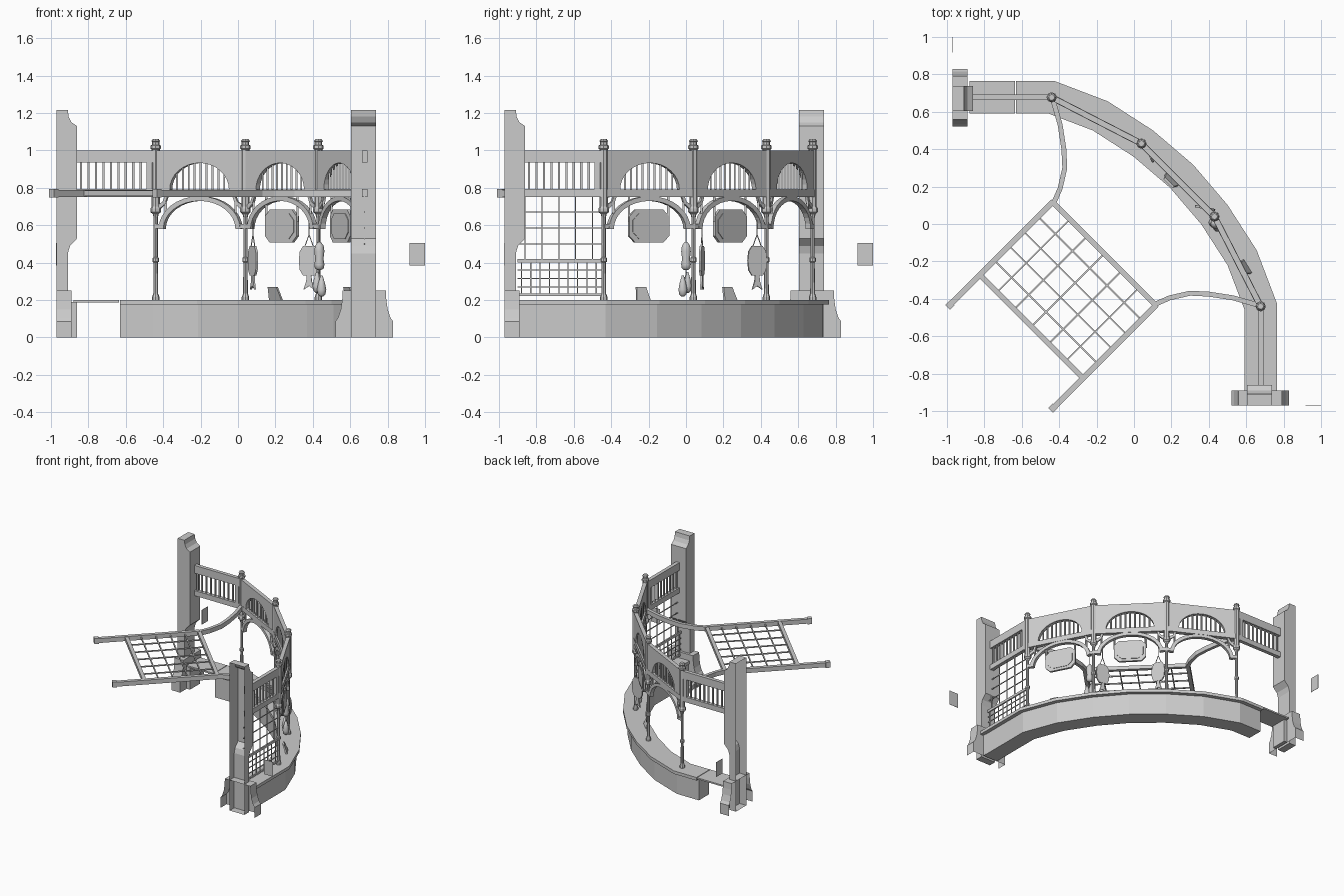
import bpy, bmesh, math
from mathutils import Vector, Matrix

if "Cube" in bpy.data.objects:
    bpy.data.objects.remove(bpy.data.objects["Cube"])

Z = Vector((0, 0, 1))


def finish(bm, name, smooth=False):
    bmesh.ops.recalc_face_normals(bm, faces=bm.faces)
    me = bpy.data.meshes.new(name)
    bm.to_mesh(me)
    bm.free()
    if smooth:
        me.polygons.foreach_set("use_smooth", [True] * len(me.polygons))
    ob = bpy.data.objects.new(name, me)
    bpy.context.collection.objects.link(ob)
    return ob


def prism(name, outline, place, d0, d1, skip=(), caps=(True, True)):
    """Outline (u, v) swept from depth d0 to d1; place(u, v, d) gives the point."""
    bm = bmesh.new()
    a = [bm.verts.new(place(u, v, d0)) for u, v in outline]
    b = [bm.verts.new(place(u, v, d1)) for u, v in outline]
    n = len(a)
    for i in range(n):
        if i not in skip:
            bm.faces.new((a[i], a[(i + 1) % n], b[(i + 1) % n], b[i]))
    if caps[0]:
        bm.faces.new(a)
    if caps[1]:
        bm.faces.new(b)
    return finish(bm, name)


def plate(name, outline, p, q, t):
    """Upright plate: u runs from p towards q, v is height, t is thickness."""
    p, q = Vector((*p, 0)), Vector((*q, 0))
    x = (q - p).normalized()
    y = Z.cross(x)
    return prism(name, outline, lambda u, v, d: p + x * u + Z * v + y * d, -t / 2, t / 2)


def bars(name, items):
    """One object of square bars, each (start, end, width, height)."""
    bm = bmesh.new()
    for p, q, w, h in items:
        p, q = Vector(p), Vector(q)
        x = (q - p).normalized()
        y = (Z if abs(x.z) < 0.99 else Vector((0, 1, 0))).cross(x).normalized()
        m = Matrix((x * (q - p).length, y * w, x.cross(y) * h)).transposed().to_4x4()
        bmesh.ops.create_cube(bm, size=1, matrix=Matrix.Translation((p + q) / 2) @ m)
    return finish(bm, name)


def ribbon(name, path, o0, o1, z0, z1):
    """Mitred strip along a flat path, between side offsets o0 and o1."""
    P = [Vector(p) for p in path]
    left, right = [], []
    for i, p in enumerate(P):
        d = [(P[j + 1] - P[j]).normalized() for j in (i - 1, i) if 0 <= j < len(P) - 1]
        n = [Vector((-e.y, e.x)) for e in d]
        m = sum(n, Vector((0, 0))).normalized()
        m /= m.dot(n[0])
        left.append(p + m * o0)
        right.append(p + m * o1)
    bm = bmesh.new()
    rings = [[bm.verts.new((*c, z)) for c, z in ((l, z0), (r, z0), (r, z1), (l, z1))]
             for l, r in zip(left, right)]
    for a, b in zip(rings, rings[1:]):
        for k in range(4):
            bm.faces.new((a[k], a[(k + 1) % 4], b[(k + 1) % 4], b[k]))
    bm.faces.new(rings[0])
    bm.faces.new(rings[-1])
    return finish(bm, name)


def lathe(name, profile, at, n=8, smooth=False):
    bm = bmesh.new()
    rings = [[bm.verts.new((at[0] + r * math.cos(k * math.tau / n), at[1] + r * math.sin(k * math.tau / n), z))
              for k in range(n)] for r, z in profile]
    for a, b in zip(rings, rings[1:]):
        for k in range(n):
            bm.faces.new((a[k], a[(k + 1) % n], b[(k + 1) % n], b[k]))
    bm.faces.new(rings[0])
    bm.faces.new(rings[-1])
    return finish(bm, name, smooth)


def arch(c, rx, z, rz, n=16):
    return [(c - rx * math.cos(math.pi * i / n), z + rz * math.sin(math.pi * i / n)) for i in range(n + 1)]


def swap(p):
    return (p[1], p[0], *p[2:])


# curved counter, symmetric about the line x = y
half = [(-0.44, 0.677), (-0.18, 0.578), (0.05, 0.43)]
mid = half + [(0.255, 0.255)] + [swap(p) for p in reversed(half)]
path = [(-0.63, 0.677)] + mid + [(0.677, -0.89)]
ribbon("counter_top", path, -0.087, 0.087, 0.175, 0.2)
ribbon("counter_base", path, -0.075, 0.055, 0, 0.175)
ribbon("counter_flap", [(-0.88, 0.677), (-0.635, 0.677)], -0.087, 0.087, 0.188, 0.2)

# end pillars: shells open on their outer side
shaft = [(0, 0), (0.06, 0), (0.06, 0.45), (0.072, 0.49), (0.11, 0.53), (0.11, 1.13), (0.08, 1.15),
         (0.065, 1.18), (0.06, 1.215), (0, 1.215)]
side = [(0.155, 0), (0.155, 0.085), (0.14, 0.105), (0.125, 0.15), (0.118, 0.2), (0.115, 0.25)]
foot = side + [(-u, v) for u, v in reversed(side)]
for flip, tag in ((lambda p: p, "left"), (swap, "right")):
    prism("pillar_" + tag, shaft, lambda u, v, d: flip((-0.97 + u, 0.67 + d, v)), -0.067, 0.067,
          skip=(len(shaft) - 1,))
    prism("pillar_foot_" + tag, foot, lambda u, v, d: flip((-0.97 + d, 0.675 + u, v)), 0, 0.08,
          skip=(len(foot) - 1,), caps=(False, True))
    bars("pillar_block_" + tag, [(flip((-0.89, 0.67, 0.095)), flip((-0.86, 0.67, 0.095)), 0.13, 0.19)])
    # small loose card beside each pillar
    prism("side_card_" + tag, [(0.917, 0.385), (1, 0.385), (1, 0.505), (0.917, 0.505)],
          lambda u, v, d: flip((-0.973 + d, u, v)), 0, 0.002)

# turned posts
posts = [(-0.44, 0.677), (0.04, 0.43), (0.43, 0.04), (0.677, -0.44)]
turned = [(0.02, 0.2), (0.02, 0.215), (0.013, 0.235), (0.011, 0.4), (0.017, 0.405), (0.017, 0.425),
          (0.011, 0.43), (0.011, 0.64), (0.016, 0.66), (0.028, 0.67), (0.028, 0.69), (0.022, 0.7),
          (0.022, 1.005), (0.028, 1.01), (0.028, 1.025), (0.02, 1.03), (0.02, 1.045), (0.024, 1.05),
          (0.016, 1.06)]
for i, p in enumerate(posts):
    lathe(f"post_{i}", turned, p)

# arched frieze panels, with rails, spindles and lower arches
for i, (p, q) in enumerate(zip(posts, posts[1:])):
    L = (Vector(q) - Vector(p)).length
    x = (Vector(q) - Vector(p)) / L

    def at(s, z):
        return (p[0] + x.x * s, p[1] + x.y * s, z)
    r = L * 0.33
    plate(f"arch_panel_{i}", [(0, 0.79)] + arch(L / 2, r, 0.79, 0.143) + [(L, 0.79), (L, 1), (0, 1)], p, q, 0.03)
    bars(f"arch_rail_{i}", [(at(0, 0.772), at(L, 0.772), 0.034, 0.04)])
    spin = []
    for k in range(1, 10):
        u = -1 + k / 5
        s = L / 2 + u * r
        spin.append((at(s, 0.79), at(s, 0.795 + 0.143 * math.sqrt(1 - u * u)), 0.01, 0.01))
    bars(f"arch_spindles_{i}", spin)
    R = L / 2 - 0.025
    plate(f"lower_arch_{i}", arch(L / 2, R, 0.58, 0.175) + arch(L / 2, R - 0.028, 0.58, 0.15)[::-1], p, q, 0.03)
    tie = []
    for a, b in ((0, 1), (L, -1)):
        tie += [(at(a, 0.595), at(a + b * 0.05, 0.595), 0.025, 0.025),
                (at(a + b * 0.06, 0.66), at(a + b * 0.06, 0.76), 0.012, 0.012)]
        plate(f"bracket_{i}", [(a + b * u, v) for u, v in
              ((0, 0.68), (0.03, 0.69), (0.06, 0.715), (0.075, 0.755), (0.058, 0.755), (0.045, 0.725), (0, 0.7))],
              p, q, 0.016)
    bars(f"arch_ties_{i}", tie)
    # framed octagonal boards hung in two of the bays
    if i:
        for w, h, t, nm in ((0.12, 0.088, 0.018, "board_frame"), (0.1, 0.068, 0.026, "board_face")):
            c = 0.036
            o = [(w, -h + c), (w, h - c), (w - c, h), (-w + c, h), (-w, h - c), (-w, -h + c), (-w + c, -h), (w - c, -h)]
            plate(f"{nm}_{i}", [(L / 2 + u, 0.595 + v) for u, v in o], p, q, t)
        bars(f"board_hangers_{i}", [(at(L / 2 + s, 0.62), at(L / 2 + s, 0.75), 0.012, 0.012) for s in (-0.118, 0.118)])

# straight friezes between pillars and outer posts
for flip, tag in ((lambda p: p, "left"), (swap, "right")):
    def f(a, z):
        return flip((a, 0.677, z))
    bars("straight_rails_" + tag, [(f(-0.87, z), f(-0.44, z), 0.03, h) for z, h in ((0.968, 0.064), (0.772, 0.042))])
    bars("straight_spindles_" + tag, [(f(-0.84 + 0.04 * k, 0.79), f(-0.84 + 0.04 * k, 0.94), 0.011, 0.011)
                                      for k in range(10)] + [(f(-0.475, 0.79), f(-0.475, 0.94), 0.03, 0.03)])

# wire screen on the right side
X = 0.677
wires = [((X, -0.9, z), (X, -0.44, z), 0.012, h) for z, h in ((0.41, 0.02), (0.228, 0.014))]
wires += [((X, -0.9, z), (X, -0.44, z), 0.006, 0.006) for z in (0.27, 0.315, 0.36, 0.5, 0.585, 0.67)]
wires += [((X, -0.88 + 0.05 * k, 0.225), (X, -0.88 + 0.05 * k, 0.41), 0.006, 0.006) for k in range(9)]
wires += [((X, -0.86 + 0.09 * k, 0.41), (X, -0.86 + 0.09 * k, 0.76), 0.006, 0.006) for k in range(5)]
bars("wire_screen", wires)

# overhead trellis on two beams, joined to the posts by bent arms
D, N = Vector((1, 1, 0)).normalized(), Vector((1, -1, 0)).normalized()


def T(a, b, z=0.77):
    return D * a + N * b + Z * z


bars("trellis_beams", [(T(-1.02, s), T(-0.22, s), 0.03, 0.036) for s in (-0.39, 0.39)]
     + [(T(-1.02, s), T(-0.985, s), 0.036, 0.046) for s in (-0.39, 0.39)])
bars("trellis_crossbars", [(T(a, -0.39), T(a, 0.39), 0.028, 0.03) for a in (-0.775, -0.225)])
bars("trellis_wires", [(T(-0.775, -0.39 + 0.13 * k), T(-0.225, -0.39 + 0.13 * k), 0.009, 0.009) for k in range(1, 6)]
     + [(T(-0.775 + 0.11 * k, -0.39), T(-0.775 + 0.11 * k, 0.39), 0.009, 0.009) for k in range(1, 5)])
arm = [(-0.435, 0.67), (-0.395, 0.53), (-0.375, 0.4), (-0.37, 0.3), (-0.395, 0.19), (-0.43, 0.11)]
ribbon("trellis_arm_left", arm, -0.013, 0.013, 0.752, 0.788)
ribbon("trellis_arm_right", [swap(p) for p in arm], -0.013, 0.013, 0.752, 0.788)

# flat hanging goods on cords
blob = [(-0.03, 0.33), (0.03, 0.33), (0.05, 0.36), (0.055, 0.41), (0.05, 0.46), (0.03, 0.49),
        (-0.03, 0.49), (-0.05, 0.46), (-0.055, 0.41), (-0.05, 0.36)]
tail = [(-0.012, 0.335), (0.012, 0.335), (0.015, 0.3), (0.03, 0.255), (0, 0.275), (-0.03, 0.255), (-0.015, 0.3)]
for c, d, tag in (((0.08, 0.38), (-0.022, 0.05), "a"), ((0.38, 0.085), (0.05, -0.01), "b")):
    to = (c[0] + d[0], c[1] + d[1])
    plate("hanging_good_" + tag, blob, c, to, 0.012)
    plate("hanging_tail_" + tag, tail, c, to, 0.01)
    bars("hanging_cord_" + tag, [((c[0] + s * d[0] / 2, c[1] + s * d[1] / 2, 0.48), (*c, 0.55), 0.004, 0.004)
                                 for s in (-1, 1)] + [((*c, 0.55), (*c, 0.68), 0.004, 0.004)])

# string of plump goods by the third post
lathe("hanging_roll", [(0.01, 0.36), (0.024, 0.37), (0.027, 0.39), (0.022, 0.42), (0.027, 0.46), (0.023, 0.49),
                       (0.008, 0.51)], (0.435, 0.0), 10, True)
for dx, dz in ((0.012, 0), (-0.012, 0.02)):
    lathe("hanging_pear", [(0.008, 0.218 + dz), (0.02, 0.23 + dz), (0.025, 0.255 + dz), (0.018, 0.29 + dz),
                           (0.006, 0.33 + dz)], (0.435 + dx, -0.005 - dx), 10, True)
bars("hanging_string", [((0.435, 0, 0.3), (0.435, 0, 0.6), 0.005, 0.005)])

# leaning cards on the counter
for c, e, k in (((0.2, 0.235), (0.033, -0.033), 0), ((0.6, -0.23), (0.022, -0.036), 1)):
    n = Vector((e[1], -e[0], 0)).normalized()
    prism(f"counter_card_{k}", [(-1, 0), (1, 0), (0.7, 0.07), (-0.7, 0.07)],
          lambda u, v, d: Vector((c[0] + e[0] * u, c[1] + e[1] * u, 0.2 + v)) + n * (d + v * 0.35 - 0.01), 0, 0.012)
